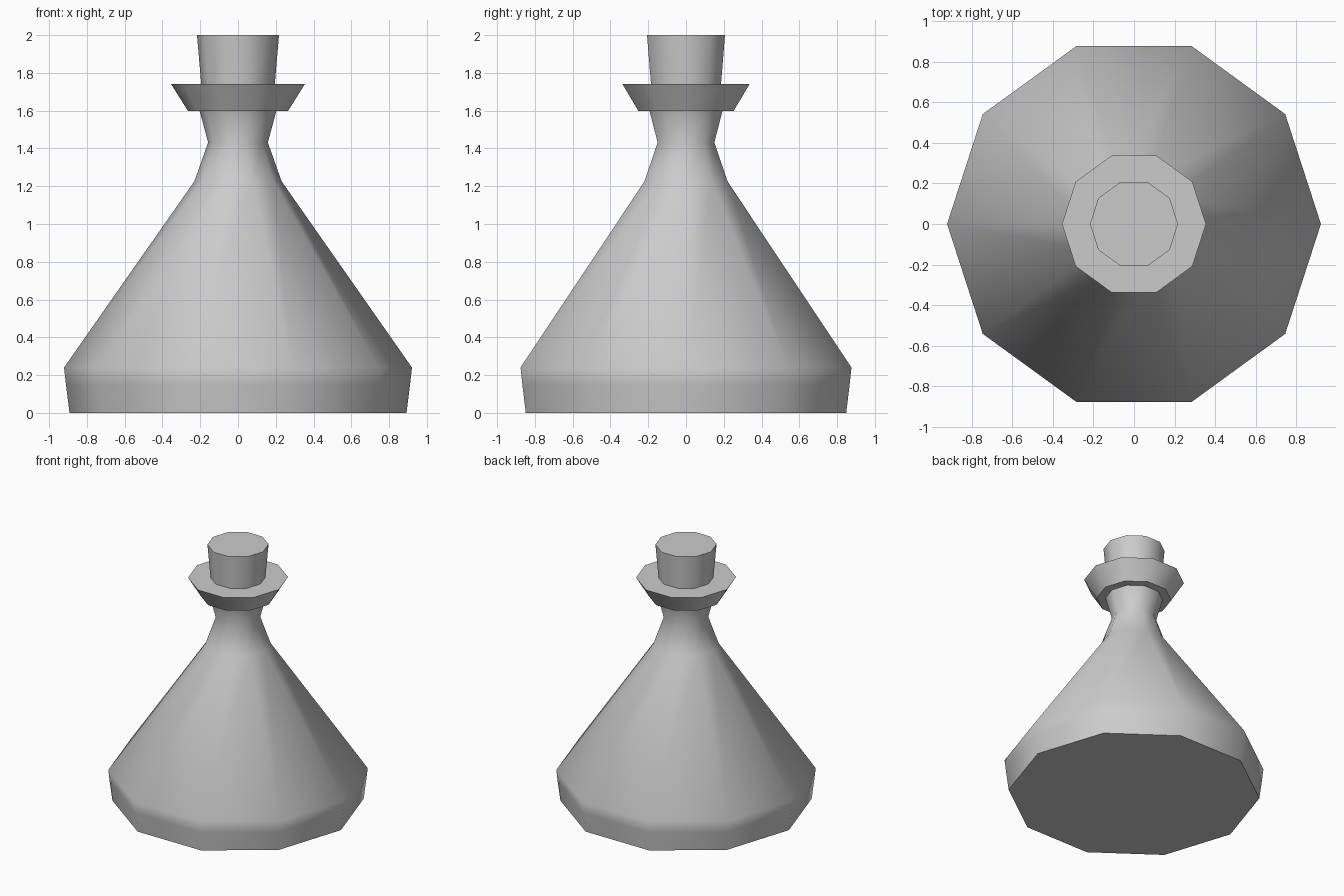
import bpy, bmesh
from math import cos, sin, tau, radians

if "Cube" in bpy.data.objects:
    bpy.data.objects.remove(bpy.data.objects["Cube"])

SIDES = 10

# Mid grey shared by both parts
grey = bpy.data.materials.new("mid_grey")
grey.diffuse_color = (0.54, 0.54, 0.54, 1)
grey.use_nodes = True
grey.node_tree.nodes["Principled BSDF"].inputs["Base Color"].default_value = grey.diffuse_color


def lathe(name, profile, cap_bottom=False, cap_top=False):
    """Turn an (r, z) profile, listed bottom to top, into a ten-sided solid."""
    bm = bmesh.new()
    rings = [[bm.verts.new((r * cos(tau * i / SIDES), r * sin(tau * i / SIDES), z))
              for i in range(SIDES)] for r, z in profile]
    for low, high in zip(rings, rings[1:]):
        for i in range(SIDES):
            j = (i + 1) % SIDES
            bm.faces.new((low[i], low[j], high[j], high[i]))
    if cap_bottom:
        bm.faces.new(rings[0][::-1])
    if cap_top:
        bm.faces.new(rings[-1])
    mesh = bpy.data.meshes.new(name)
    bm.to_mesh(mesh)
    bm.free()
    mesh.materials.append(grey)
    obj = bpy.data.objects.new(name, mesh)
    bpy.context.collection.objects.link(obj)
    # Soft around the sides, crisp at the rims
    bpy.ops.object.select_all(action='DESELECT')
    obj.select_set(True)
    bpy.context.view_layer.objects.active = obj
    bpy.ops.object.shade_smooth_by_angle(angle=radians(60))
    return obj


# Flask: base with a holding loop, conical body, pinched neck, collar and rim
lathe("flask", [(0.892, 0), (0.911, 0.15), (0.921, 0.24), (0.231, 1.226),
                (0.158, 1.432), (0.203, 1.598), (0.265, 1.598), (0.272, 1.61),
                (0.355, 1.742), (0.195, 1.742)], cap_bottom=True)

# Stopper: tapered plug sitting in the rim
lathe("stopper", [(0.195, 1.742), (0.217, 2.0)], cap_top=True)
